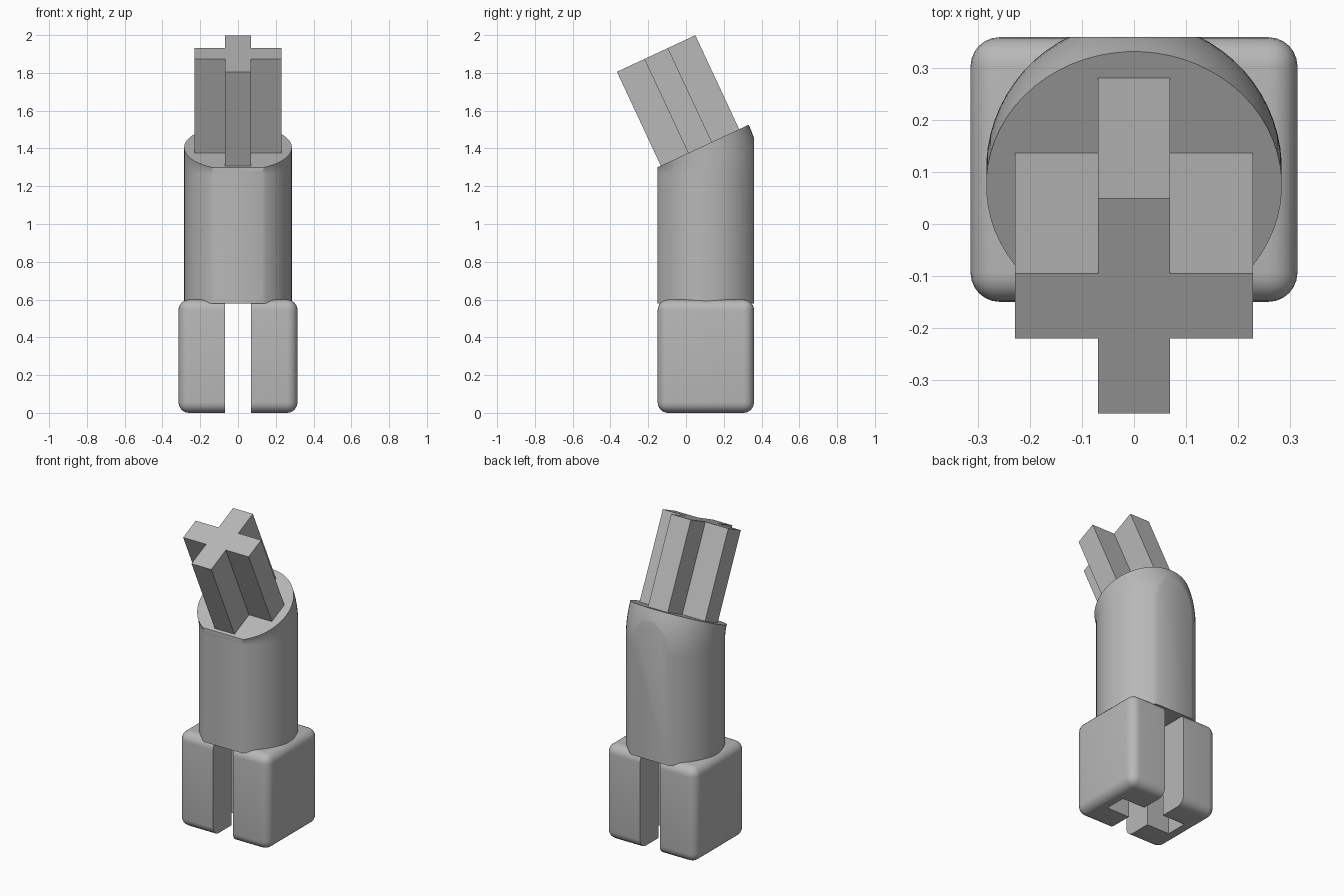
import bpy, bmesh, math
from mathutils import Matrix, Vector

cube = bpy.data.objects.get("Cube")
if cube:
    bpy.data.objects.remove(cube, do_unlink=True)

CY = 0.105        # centre line of base and body in y
HALF_Y = 0.255    # half depth of base and body
SLOT = 0.069      # half width of the cross arms
REACH = 0.229     # half span of the cross
TILT = math.radians(25)
BEND_Z, BEND_R = 1.265, 0.331
PIVOT = Vector((0, CY - BEND_R, BEND_Z))

grey = bpy.data.materials.new("light_grey")
grey.use_nodes = True
colour = (0.48, 0.48, 0.48, 1)
grey.diffuse_color = colour
grey.node_tree.nodes["Principled BSDF"].inputs["Base Color"].default_value = colour


def make(name, bm, smooth=False):
    bmesh.ops.recalc_face_normals(bm, faces=bm.faces)
    mesh = bpy.data.meshes.new(name)
    bm.to_mesh(mesh)
    bm.free()
    mesh.materials.append(grey)
    obj = bpy.data.objects.new(name, mesh)
    bpy.context.collection.objects.link(obj)
    bpy.ops.object.select_all(action="DESELECT")
    obj.select_set(True)
    bpy.context.view_layer.objects.active = obj
    if smooth:
        bpy.ops.object.shade_smooth_by_angle(angle=math.radians(30))
    return obj


def cross_prism(name, reach_x, reach_y, length):
    """Plus-shaped bar standing on z = 0."""
    a = SLOT
    quarter = [(reach_x, a), (a, a), (a, reach_y)]
    outline = (quarter + [(-x, y) for x, y in reversed(quarter)]
               + [(-x, -y) for x, y in quarter]
               + [(x, -y) for x, y in reversed(quarter)])
    bm = bmesh.new()
    face = bm.faces.new([bm.verts.new((x, y, 0)) for x, y in outline])
    top = bmesh.ops.extrude_face_region(bm, geom=[face])["geom"]
    bmesh.ops.translate(bm, vec=(0, 0, length),
                        verts=[v for v in top if isinstance(v, bmesh.types.BMVert)])
    return make(name, bm)


# Base: rounded block with a cross-shaped socket open at front and back
bm = bmesh.new()
bmesh.ops.create_cube(bm, size=1, matrix=Matrix.Translation((0, CY, 0.3))
                      @ Matrix.Diagonal((0.63, 2 * HALF_Y, 0.6, 1)))
bmesh.ops.bevel(bm, geom=bm.edges[:], offset=0.056, segments=6,
                profile=0.5, affect="EDGES")
base = make("socket_base", bm, smooth=True)

cutter = cross_prism("socket_cutter", REACH, 0.5, 0.68)
cutter.location = (0, CY, -0.1)
cutter.hide_render = True
bpy.context.view_layer.objects.active = base
cut = base.modifiers.new("socket", "BOOLEAN")
cut.operation, cut.solver, cut.object = "DIFFERENCE", "EXACT", cutter
bpy.ops.object.modifier_apply(modifier=cut.name)
bpy.data.objects.remove(cutter, do_unlink=True)

# Body: round column with a bent top, trimmed flat at front and back
SEG, STEPS, RADIUS = 64, 8, 0.285
bm = bmesh.new()


def ring(centre_z, angle):
    turn = Matrix.Rotation(angle, 3, "X")
    verts = []
    for i in range(SEG):
        t = math.tau * (i + 0.5) / SEG
        p = Vector((RADIUS * math.cos(t), CY + RADIUS * math.sin(t), centre_z))
        verts.append(bm.verts.new(PIVOT + turn @ (p - PIVOT)))
    return verts


rings = [ring(0.58, 0)] + [ring(BEND_Z, TILT * k / STEPS) for k in range(STEPS + 1)]
for low, high in zip(rings, rings[1:]):
    for i in range(SEG):
        j = (i + 1) % SEG
        bm.faces.new((low[i], low[j], high[j], high[i]))
bm.faces.new(rings[0])
bm.faces.new(rings[-1])
for side in (-1, 1):
    cut = bmesh.ops.bisect_plane(bm, geom=bm.verts[:] + bm.edges[:] + bm.faces[:],
                                 plane_co=(0, CY + side * HALF_Y, 0),
                                 plane_no=(0, side, 0), clear_outer=True)
    edges = [e for e in cut["geom_cut"] if isinstance(e, bmesh.types.BMEdge)]
    bmesh.ops.edgeloop_fill(bm, edges=edges)
make("bent_body", bm, smooth=True)

# Axle: cross-shaped bar rising square from the sloped top
axle = cross_prism("cross_axle", REACH, REACH, 0.549)
centre = Vector((0, CY, BEND_Z))
axle.location = PIVOT + Matrix.Rotation(TILT, 3, "X") @ (centre - PIVOT)
axle.rotation_euler = (TILT, 0, 0)
